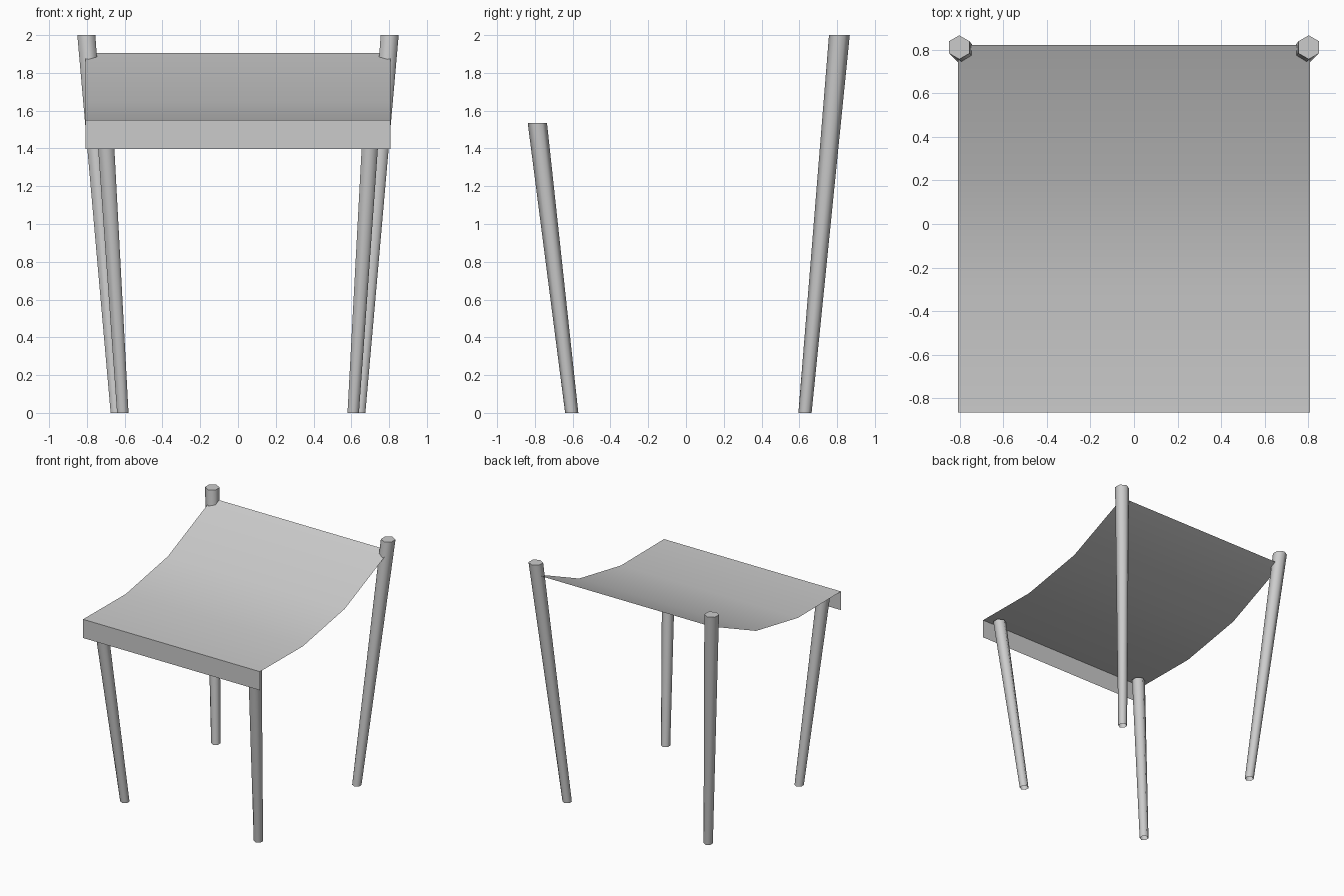
import bpy
import bmesh
import math
from mathutils import Vector

cube = bpy.data.objects.get("Cube")
if cube:
    bpy.data.objects.remove(cube, do_unlink=True)

grey = bpy.data.materials.new("plain grey")
grey.use_nodes = True
GREY = (0.6, 0.6, 0.6, 1)
grey.diffuse_color = GREY
grey.node_tree.nodes["Principled BSDF"].inputs["Base Color"].default_value = GREY


def finish(bm, name):
    """Turn a bmesh into a shaded grey object."""
    mesh = bpy.data.meshes.new(name)
    bm.to_mesh(mesh)
    bm.free()
    mesh.materials.append(grey)
    obj = bpy.data.objects.new(name, mesh)
    bpy.context.collection.objects.link(obj)
    bpy.ops.object.select_all(action='DESELECT')
    obj.select_set(True)
    bpy.context.view_layer.objects.active = obj
    bpy.ops.object.shade_smooth_by_angle(angle=math.radians(70))


def leg(name, foot, top, foot_radius, top_radius):
    """Leaning, tapered six-sided tube, open at the foot and capped on top."""
    bm = bmesh.new()
    rings = []
    for centre, radius in ((foot, foot_radius), (top, top_radius)):
        ring = []
        for i in range(6):
            a = math.radians(90 + 60 * i)
            offset = Vector((math.cos(a), math.sin(a), 0)) * radius
            ring.append(bm.verts.new(Vector(centre) + offset))
        rings.append(ring)
    low, high = rings
    for i in range(6):
        j = (i + 1) % 6
        bm.faces.new((low[i], low[j], high[j], high[i]))
    bm.faces.new(high)
    finish(bm, name)


# Legs, mirrored left and right
for side, s in (("left", 1), ("right", -1)):
    leg("front_leg_" + side, (s * 0.61, -0.605, 0), (s * 0.706, -0.787, 1.535), 0.035, 0.051)
    leg("back_leg_" + side, (s * 0.644, 0.63, 0), (s * 0.803, 0.812, 2), 0.035, 0.055)

# Sagging sheet seat with a front flap, swept across the width
profile = [(-0.867, 1.396), (-0.867, 1.55), (-0.307, 1.546), (0.24, 1.647), (0.822, 1.905)]
half_width = 0.808
bm = bmesh.new()
right, left = [[bm.verts.new((x, y, z)) for y, z in profile]
               for x in (-half_width, half_width)]
for i in range(len(profile) - 1):
    bm.faces.new((right[i], left[i], left[i + 1], right[i + 1]))
finish(bm, "seat")
